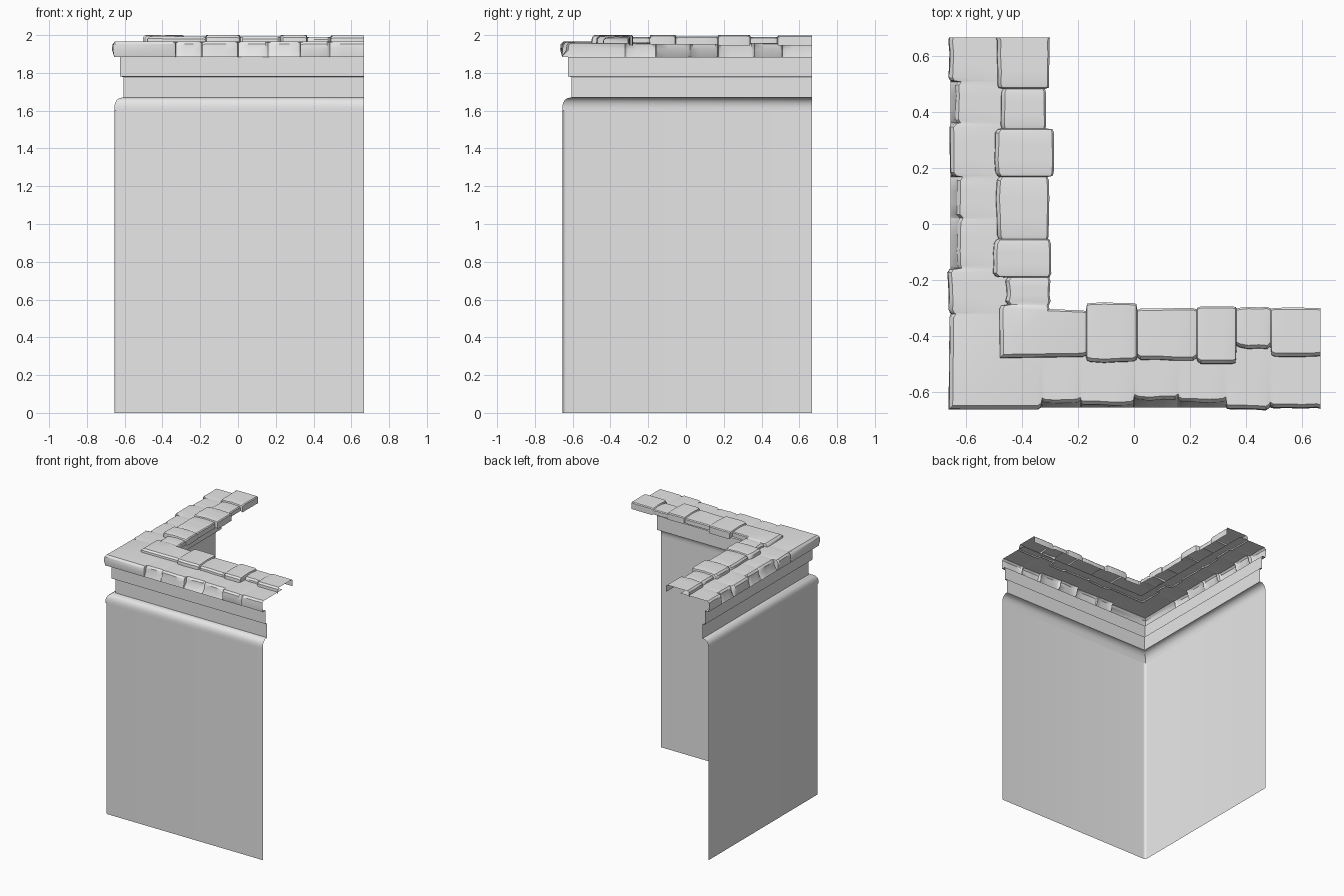
import bpy, math, random
from mathutils import Vector

random.seed(4)
END = 0.667      # where both arms stop

cube = bpy.data.objects.get("Cube")
if cube:
    bpy.data.objects.remove(cube)

stone = bpy.data.materials.new("pale_grey_stone")
stone.use_nodes = True
GREY = (0.8, 0.8, 0.8, 1)
stone.diffuse_color = GREY
stone.node_tree.nodes["Principled BSDF"].inputs["Base Color"].default_value = GREY


def loft(name, stations):
    """Skin a row of equal-length point lists as an open sheet."""
    n = len(stations[0])
    verts = [p for s in stations for p in s]
    faces = [(i * n + j, (i + 1) * n + j, (i + 1) * n + j + 1, i * n + j + 1)
             for i in range(len(stations) - 1) for j in range(n - 1)]
    mesh = bpy.data.meshes.new(name)
    mesh.from_pydata(verts, [], faces)
    mesh.materials.append(stone)
    obj = bpy.data.objects.new(name, mesh)
    bpy.context.collection.objects.link(obj)
    bpy.ops.object.select_all(action='DESELECT')
    obj.select_set(True)
    bpy.context.view_layer.objects.active = obj
    bpy.ops.object.shade_smooth_by_angle(angle=math.radians(35))
    return obj


def front(t, d, z):
    return Vector((t, -d, z))


def left(t, d, z):
    return Vector((-d, t, z))


# Wall panels with a slightly rounded outer corner
D, R = 0.655, 0.02
path = [(-D, END)]
for k in range(6):
    a = math.pi + k / 5 * math.pi / 2
    path.append((R - D + R * math.cos(a), R - D + R * math.sin(a)))
path.append((END, -D))
loft("wall_panels", [[(x, y, z) for z in (0, 1.6)] for x, y in path])

# Cornice: rounded ledge, recessed neck, upper band and soffit, mitred
profile = [(0.655, 1.6), (0.655, 1.62), (0.651, 1.64), (0.641, 1.657),
           (0.626, 1.667), (0.605, 1.67), (0.605, 1.778), (0.625, 1.782),
           (0.625, 1.885), (0.656, 1.885)]
loft("cornice", [[left(END, d, z) for d, z in profile],
                 [(-d, -d, z) for d, z in profile],
                 [front(END, d, z) for d, z in profile]])


def outer_section(edge, top, drop):
    return [(0.656, 1.885), (edge + 0.003, 1.925 - drop), (edge, 1.952 - drop),
            (edge - 0.012, top - drop), (0.56, top), (0.42, top)]


def inner_section(step, edge, top, lip, drop):
    return [(step + 0.002, 1.955), (step, top - 0.012 - drop),
            (step - 0.012, top - drop), ((step + edge) / 2, top),
            (edge + 0.006, top - drop), (edge, top - 0.006 - drop), (edge, lip)]


def arm(place, stones, section, corner):
    """Stations of one arm, from the mitred corner outwards."""
    stations = [[Vector((-d, -d, z)) for d, z in corner]]
    start = None
    for index, (end, *sizes) in enumerate(stones):
        last = index == len(stones) - 1
        spots = [] if start is None else [(start + 0.002, True), (start + 0.014, False)]
        if start is not None:
            spots += [(start + (end - start) * f, False) for f in (0.35, 0.65)]
        spots += [(end - 0.014, False), (end if last else end - 0.002, not last)]
        for t, rounded in spots:
            wobble = random.uniform(-0.003, 0.003)
            shrink = 0.007 if rounded else 0
            shape = section(sizes, wobble - shrink, 0.005 if rounded else 0)
            stations.append([place(t, d, z) for d, z in shape])
        start = end
    return stations


def course(name, left_stones, front_stones, section, corner):
    a = arm(left, left_stones, section, corner)
    b = arm(front, front_stones, section, corner)
    loft(name, a[::-1] + b[1:])


# Lower coping course: (end, outer edge) of each stone
def outer(sizes, shift, drop):
    return outer_section(sizes[0] + shift, 1.965, drop)


course("lower_coping",
       [(-0.32, 0.658), (-0.16, 0.662), (0.02, 0.633), (0.17, 0.631),
        (0.36, 0.654), (0.51, 0.638), (END, 0.658)],
       [(-0.33, 0.658), (-0.19, 0.64), (0, 0.648), (0.16, 0.628),
        (0.33, 0.637), (0.485, 0.662), (END, 0.657)],
       outer, outer_section(0.66, 1.966, 0))


# Upper coping course: (end, step edge, inner edge, top, lip height)
def inner(sizes, shift, drop):
    step, edge, top, lip = sizes
    return inner_section(step + shift, edge - shift / 2, top, lip, drop)


course("upper_coping",
       [(-0.29, 0.478, 0.303, 1.992, 1.955), (-0.19, 0.456, 0.3, 1.99, 1.96),
        (-0.055, 0.5, 0.297, 2, 1.95), (0.17, 0.49, 0.304, 1.993, 1.95),
        (0.34, 0.496, 0.286, 2, 1.945), (0.485, 0.476, 0.314, 1.99, 1.955),
        (END, 0.489, 0.302, 1.998, 1.945)],
       [(-0.17, 0.476, 0.308, 1.992, 1.955), (0.01, 0.492, 0.282, 2, 1.945),
        (0.225, 0.485, 0.302, 1.992, 1.955), (0.365, 0.5, 0.294, 2, 1.95),
        (0.49, 0.443, 0.298, 1.99, 1.955), (END, 0.472, 0.3, 1.997, 1.945)],
       inner, inner_section(0.478, 0.304, 1.993, 1.955, 0))
